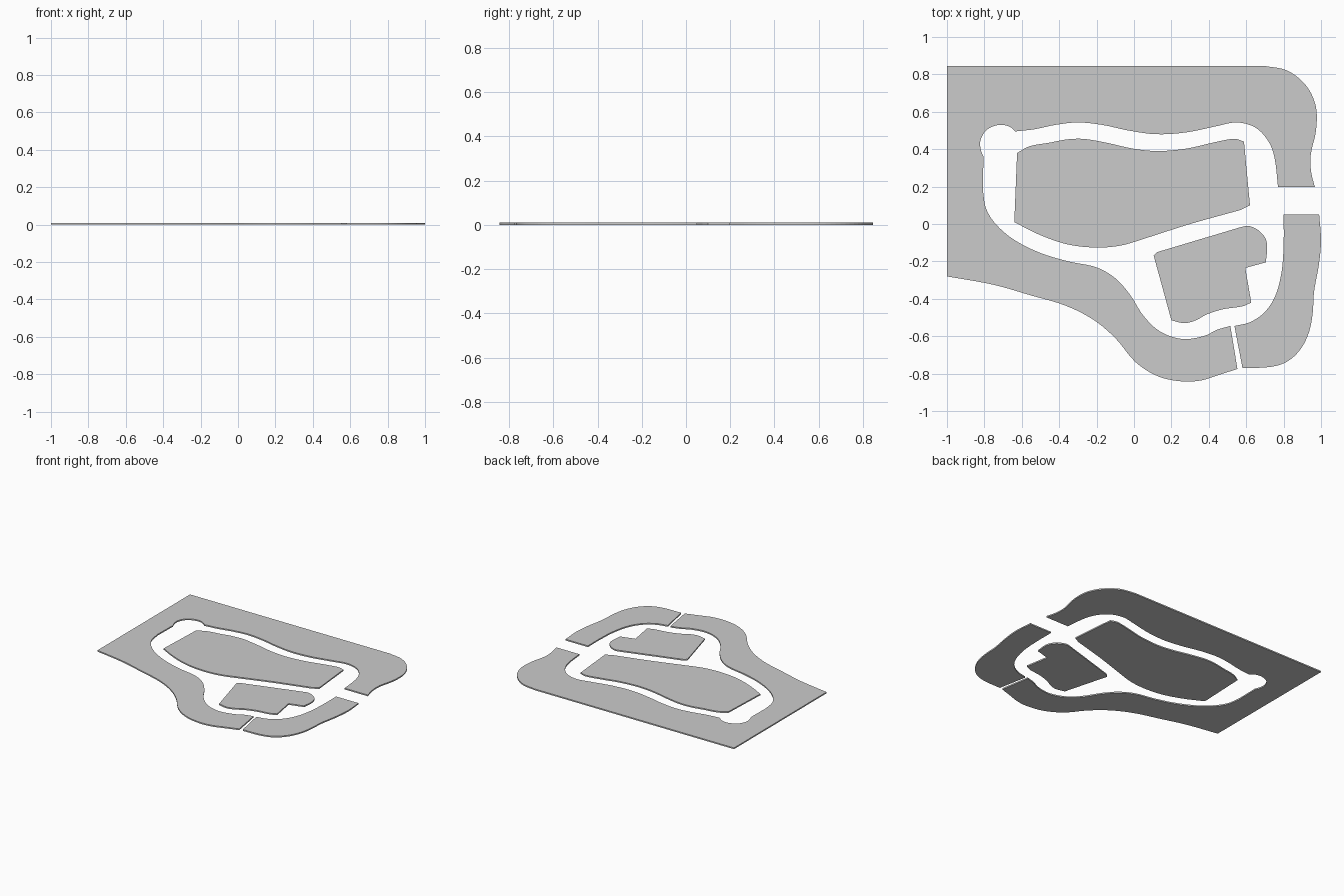
import bpy, bmesh
from mathutils import Vector

THICK = 0.01


def spline(pts, steps=5):
    """Smooth run through points; a two-point run stays a straight edge."""
    p = [Vector((x, y, 0)) for x, y in pts]
    if len(p) < 3:
        return p
    ext = [2 * p[0] - p[1]] + p + [2 * p[-1] - p[-2]]
    out = []
    for i in range(1, len(ext) - 2):
        a, b, c, d = ext[i - 1:i + 3]
        n = (c - b).length
        # tangents scaled to the local point spacing to avoid overshoot
        m0 = (c - a).normalized() * n
        m1 = (d - b).normalized() * n
        for k in range(steps):
            t = k / steps
            out.append((2*t**3 - 3*t**2 + 1) * b + (t**3 - 2*t**2 + t) * m0
                       + (3*t**2 - 2*t**3) * c + (t**3 - t**2) * m1)
    return out + [p[-1]]


def plate(name, *runs):
    """Thin flat plate; runs join with sharp corners between them."""
    outline = []
    for run in runs:
        for v in spline(run):
            if not outline or (v - outline[-1]).length > 1e-4:
                outline.append(v)
    if (outline[0] - outline[-1]).length < 1e-4:
        outline.pop()
    bm = bmesh.new()
    face = bm.faces.new([bm.verts.new(v) for v in outline])
    res = bmesh.ops.extrude_face_region(bm, geom=[face], use_keep_orig=True)
    top = [g for g in res["geom"] if isinstance(g, bmesh.types.BMVert)]
    bmesh.ops.translate(bm, verts=top, vec=(0, 0, THICK))
    bmesh.ops.recalc_face_normals(bm, faces=bm.faces)
    mesh = bpy.data.meshes.new(name)
    bm.to_mesh(mesh)
    bm.free()
    obj = bpy.data.objects.new(name, mesh)
    bpy.context.collection.objects.link(obj)
    return obj


# Large outer ground
outer_edge = [(0.70, 0.845), (0.82, 0.82), (0.92, 0.74), (0.972, 0.63), (0.973, 0.50),
              (0.945, 0.37), (0.947, 0.28), (0.967, 0.197)]
upper_inner = [(0.77, 0.197), (0.752, 0.35), (0.72, 0.44), (0.65, 0.515), (0.55, 0.543),
               (0.45, 0.525), (0.28, 0.49), (0.12, 0.48), (-0.03, 0.50), (-0.17, 0.53),
               (-0.30, 0.543), (-0.42, 0.53), (-0.53, 0.507), (-0.635, 0.495)]
corner_bulge = [(-0.635, 0.495), (-0.665, 0.52), (-0.72, 0.53), (-0.785, 0.505),
                (-0.82, 0.45), (-0.82, 0.40), (-0.805, 0.36)]
lower_inner = [(-0.808, 0.18), (-0.79, 0.08), (-0.735, -0.005), (-0.64, -0.085),
               (-0.5, -0.155), (-0.35, -0.2), (-0.2, -0.232), (-0.1, -0.29), (-0.02, -0.38),
               (0.05, -0.49), (0.14, -0.575), (0.26, -0.615), (0.38, -0.597),
               (0.44, -0.567), (0.515, -0.545)]
lower_outer = [(0.553, -0.775), (0.45, -0.808), (0.36, -0.836), (0.26, -0.842),
               (0.13, -0.815), (0.01, -0.74), (-0.1, -0.61), (-0.22, -0.51),
               (-0.37, -0.435), (-0.55, -0.382), (-0.75, -0.325), (-1, -0.28)]
plate("outer_ground", [(-1, 0.845), (0.70, 0.845)], outer_edge, upper_inner,
      corner_bulge, lower_inner, lower_outer)

# Separate ground strip on the right
plate("right_ground", [(0.80, 0.05), (0.99, 0.05)],
      [(0.99, 0.05), (1.0, -0.09), (0.988, -0.22), (0.963, -0.36), (0.955, -0.48),
       (0.935, -0.58), (0.89, -0.67), (0.82, -0.735), (0.73, -0.764), (0.58, -0.77)],
      [(0.58, -0.77), (0.537, -0.545)],
      [(0.537, -0.545), (0.62, -0.525), (0.70, -0.47), (0.757, -0.38), (0.79, -0.25),
       (0.80, -0.1), (0.80, 0.05)])

# Large infield island
plate("large_island",
      [(-0.625, 0.38), (-0.56, 0.415), (-0.45, 0.435), (-0.36, 0.452), (-0.27, 0.455),
       (-0.15, 0.435), (0, 0.402), (0.13, 0.39), (0.28, 0.403), (0.40, 0.43),
       (0.51, 0.453), (0.55, 0.454), (0.588, 0.44)],
      [(0.588, 0.44), (0.62, 0.1)],
      [(0.62, 0.1), (0.57, 0.075)],
      [(0.57, 0.075), (0.3, 0), (0.05, -0.08), (-0.07, -0.115), (-0.2, -0.126),
       (-0.35, -0.11), (-0.5, -0.06), (-0.64, 0.01)])

# Small infield island
plate("small_island",
      [(0.105, -0.168), (0.125, -0.15)],
      [(0.57, -0.017), (0.61, -0.01), (0.66, -0.03), (0.70, -0.072), (0.712, -0.12),
       (0.705, -0.205)],
      [(0.595, -0.235), (0.627, -0.42)],
      [(0.627, -0.42), (0.58, -0.44), (0.48, -0.455), (0.39, -0.483), (0.33, -0.515),
       (0.27, -0.53), (0.2, -0.515)])
